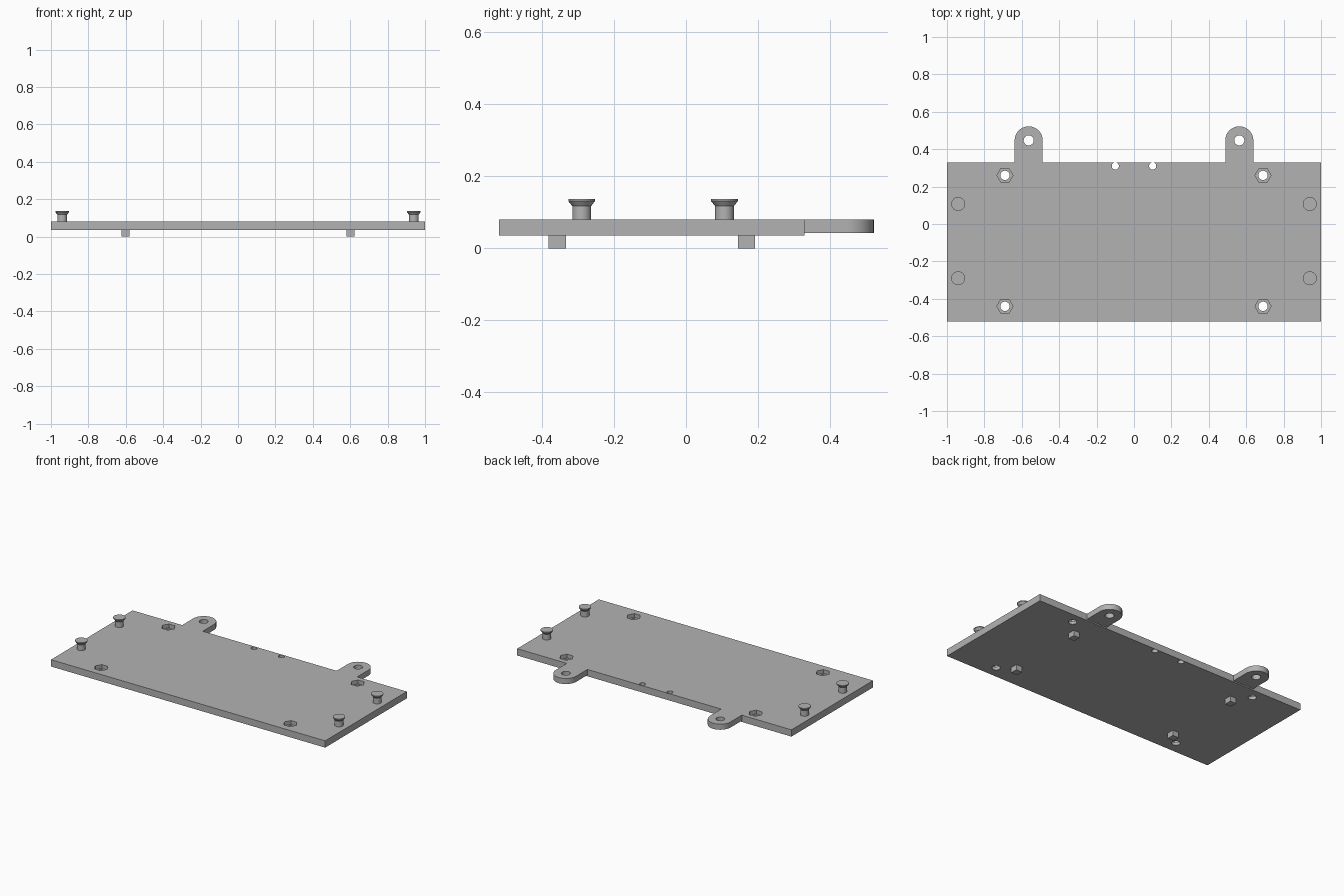
import bpy, bmesh
from math import pi, sin, cos, radians

cube = bpy.data.objects.get("Cube")
if cube:
    bpy.data.objects.remove(cube, do_unlink=True)

grey = bpy.data.materials.new("plain grey")
grey.use_nodes = True
colour = (0.45, 0.45, 0.45, 1)
grey.diffuse_color = colour
grey.node_tree.nodes["Principled BSDF"].inputs["Base Color"].default_value = colour

PLATE_BOTTOM, PLATE_TOP = 0.035, 0.08


def make(name, bm):
    bmesh.ops.recalc_face_normals(bm, faces=bm.faces)
    mesh = bpy.data.meshes.new(name)
    bm.to_mesh(mesh)
    bm.free()
    mesh.materials.append(grey)
    ob = bpy.data.objects.new(name, mesh)
    bpy.context.collection.objects.link(ob)
    return ob


def prism(name, outline, z0, z1):
    """Extrude a flat outline from z0 up to z1."""
    bm = bmesh.new()
    face = bm.faces.new([bm.verts.new((x, y, z0)) for x, y in outline])
    top = bmesh.ops.extrude_face_region(bm, geom=[face])["geom"]
    moved = [v for v in top if isinstance(v, bmesh.types.BMVert)]
    bmesh.ops.translate(bm, verts=moved, vec=(0, 0, z1 - z0))
    return make(name, bm)


def rect(x0, x1, y0, y1):
    return [(x0, y0), (x1, y0), (x1, y1), (x0, y1)]


def ring(x, y, r, n=32):
    return [(x + r * cos(2 * pi * i / n), y + r * sin(2 * pi * i / n)) for i in range(n)]


def lathe(name, profile, x, y):
    """Spin a radius/height profile about a vertical axis."""
    bm = bmesh.new()
    verts = [bm.verts.new((r, 0, z)) for r, z in profile]
    edges = [bm.edges.new(pair) for pair in zip(verts, verts[1:])]
    bmesh.ops.spin(bm, geom=verts + edges, cent=(0, 0, 0), axis=(0, 0, 1),
                   angle=2 * pi, steps=32)
    bmesh.ops.remove_doubles(bm, verts=bm.verts, dist=0.0001)
    bmesh.ops.translate(bm, verts=bm.verts, vec=(x, y, 0))
    return make(name, bm)


def cut(ob, outline, z0, z1):
    """Cut a prism out of an object, then discard the cutter."""
    cutter = prism("cutter", outline, z0, z1)
    cutter.hide_render = True
    mod = ob.modifiers.new("hole", "BOOLEAN")
    mod.operation, mod.solver, mod.object = "DIFFERENCE", "EXACT", cutter
    bpy.ops.object.select_all(action="DESELECT")
    bpy.context.view_layer.objects.active = ob
    ob.select_set(True)
    bpy.ops.object.modifier_apply(modifier=mod.name)
    bpy.data.objects.remove(cutter, do_unlink=True)


# Base plate with hexagonal nut recesses and small rear holes
plate = prism("base_plate", rect(-1, 1, -0.52, 0.33), PLATE_BOTTOM, PLATE_TOP)
parts = [plate]
for side in (-1, 1):
    for y in (0.26, -0.44):
        cut(plate, ring(side * 0.69, y, 0.043, 6), 0.055, 0.1)
        cut(plate, ring(side * 0.69, y, 0.025), 0.01, 0.1)
    cut(plate, ring(side * 0.1, 0.31, 0.019), 0.01, 0.1)

peg_profile = [(0, PLATE_TOP - 0.01), (0.026, PLATE_TOP - 0.01), (0.026, 0.117),
               (0.037, 0.131), (0.037, 0.137), (0, 0.137)]

for side, word in ((-1, "right"), (1, "left")):
    # Rounded mounting tab on the rear edge
    cx, cy, r = side * 0.563, 0.447, 0.075
    arc = [(cx + r * cos(pi * i / 24), cy + r * sin(pi * i / 24)) for i in range(25)]
    tab = prism(word + "_tab", arc + [(cx - r, 0.33), (cx + r, 0.33)], 0.043, PLATE_TOP)
    cut(tab, ring(cx, cy, 0.027), 0.01, 0.1)
    parts.append(tab)

    # Flared pegs on top
    for y, place in ((-0.29, "front"), (0.107, "back")):
        parts.append(lathe(f"{place}_{word}_peg", peg_profile, side * 0.94, y))

    # Square feet underneath
    for y, place in ((-0.358, "front"), (0.168, "back")):
        x = side * 0.601
        parts.append(prism(f"{place}_{word}_foot",
                           rect(x - 0.022, x + 0.022, y - 0.024, y + 0.024),
                           0, PLATE_BOTTOM))

# Smooth round walls, keep edges sharp
bpy.ops.object.select_all(action="DESELECT")
for ob in parts:
    ob.select_set(True)
bpy.context.view_layer.objects.active = plate
bpy.ops.object.shade_smooth_by_angle(angle=radians(30))
